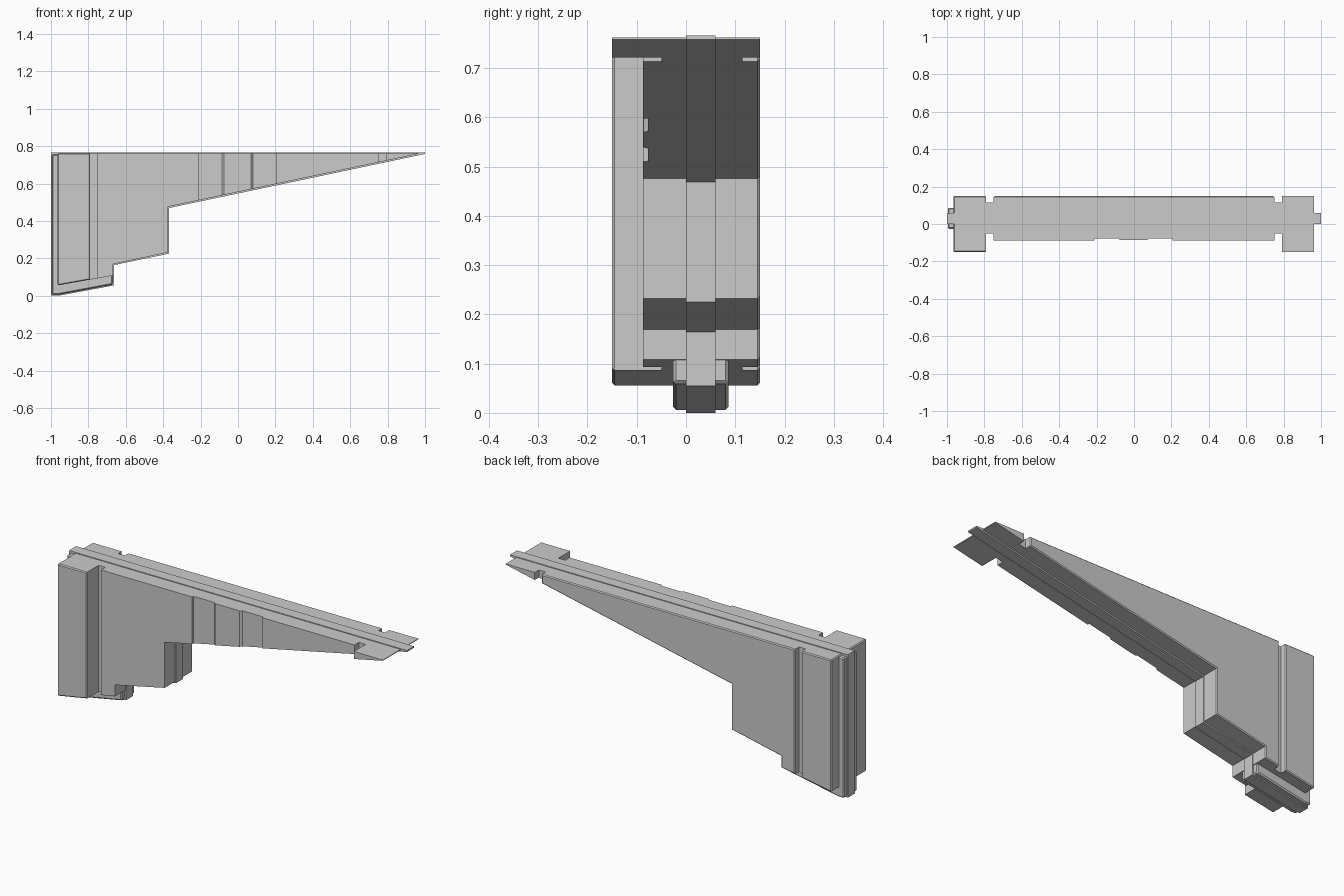
import bpy, bmesh

if "Cube" in bpy.data.objects:
    bpy.data.objects.remove(bpy.data.objects["Cube"])


def prism(name, pts, lo, hi, axis):
    """Extrude a 2D outline along y (outline is x,z) or z (outline is x,y)."""
    def place(p, t):
        return (p[0], t, p[1]) if axis == 'y' else (p[0], p[1], t)
    bm = bmesh.new()
    a = [bm.verts.new(place(p, lo)) for p in pts]
    b = [bm.verts.new(place(p, hi)) for p in pts]
    bm.faces.new(a)
    bm.faces.new(b[::-1])
    n = len(pts)
    for i in range(n):
        j = (i + 1) % n
        bm.faces.new((a[j], a[i], b[i], b[j]))
    bmesh.ops.recalc_face_normals(bm, faces=bm.faces)
    me = bpy.data.meshes.new(name)
    bm.to_mesh(me)
    bm.free()
    ob = bpy.data.objects.new(name, me)
    bpy.context.collection.objects.link(ob)
    return ob


# Stepped bracket silhouette, seen from the front
side = [(-0.965, 0.762), (-0.965, 0.055), (-0.667, 0.108), (-0.667, 0.169),
        (-0.373, 0.232), (-0.373, 0.476), (0.962, 0.758), (0.962, 0.762)]

# Plan outline: end blocks, slots and the slightly stepped front face
plan = [(-0.965, -0.15), (-0.79, -0.15), (-0.79, -0.05), (-0.75, -0.05),
        (-0.75, -0.087), (-0.21, -0.087), (-0.21, -0.077), (-0.085, -0.077),
        (-0.075, -0.086), (0.07, -0.086), (0.08, -0.077), (0.205, -0.077),
        (0.205, -0.087), (0.75, -0.087), (0.75, -0.05), (0.79, -0.05),
        (0.79, -0.15), (0.98, -0.15), (0.98, 0.15), (0.79, 0.15),
        (0.79, 0.115), (0.75, 0.115), (0.75, 0.15), (-0.75, 0.15),
        (-0.75, 0.115), (-0.79, 0.115), (-0.79, 0.15), (-0.965, 0.15)]
# Overshoot at the left end avoids coplanar faces in the intersection
plan = [(x - 0.02 if x < -0.96 else x, y) for x, y in plan]

# Main body: silhouette intersected with plan
body = prism("bracket_body", side, -0.2, 0.2, 'y')
cutter = prism("plan_cutter", plan, -0.1, 0.9, 'z')
mod = body.modifiers.new("plan", 'BOOLEAN')
mod.operation = 'INTERSECT'
mod.solver = 'EXACT'
mod.object = cutter
bpy.context.view_layer.update()
dg = bpy.context.evaluated_depsgraph_get()
mesh = bpy.data.meshes.new_from_object(body.evaluated_get(dg))
body.modifiers.clear()
body.data = mesh
bpy.data.objects.remove(cutter)

# Small chamfer round the outer faces, leaving the thin tip sharp
bm = bmesh.new()
bm.from_mesh(mesh)
edges = [e for e in bm.edges
         if all(abs(v.co.y) > 0.14 and v.co.x < 0.76 for v in e.verts)]
bmesh.ops.bevel(bm, geom=edges, offset=0.005, segments=1,
                profile=0.5, affect='EDGES', clamp_overlap=True)
bm.to_mesh(mesh)
bm.free()

# Tongue wrapping the left end and the foot
tongue = prism("end_tongue",
               [(-0.995, 0.755), (-0.995, 0.006), (-0.96, 0.006),
                (-0.671, 0.06), (-0.671, 0.14), (-0.9, 0.14), (-0.9, 0.755)],
               -0.026, 0.086, 'y')
bev = tongue.modifiers.new("chamfer", 'BEVEL')
bev.width = 0.006
bev.segments = 1

# Centre rib, standing slightly proud all round
prism("centre_rib",
      [(-1, 0.766), (-1, 0.002), (-0.96, 0.0), (-0.667 + 0.004, 0.055),
       (-0.663, 0.164), (-0.368, 0.225), (-0.368, 0.469),
       (1, 0.758), (1, 0.766)], 0.0, 0.06, 'y')
